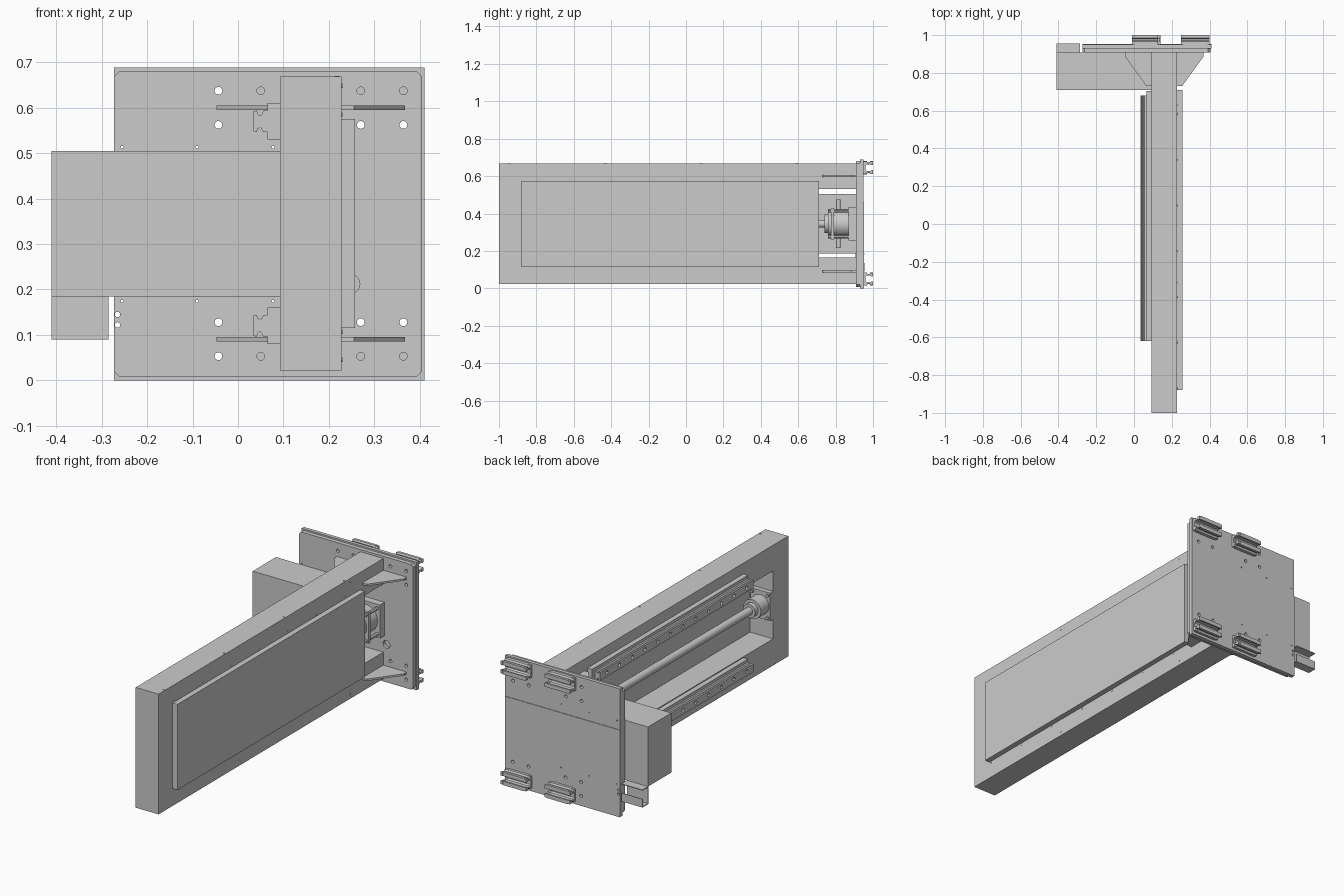
import bpy, bmesh, math
from mathutils import Matrix, Vector

if "Cube" in bpy.data.objects:
    bpy.data.objects.remove(bpy.data.objects["Cube"])


def finish(name, bm, smooth=False):
    bmesh.ops.recalc_face_normals(bm, faces=bm.faces)
    me = bpy.data.meshes.new(name)
    bm.to_mesh(me)
    bm.free()
    ob = bpy.data.objects.new(name, me)
    bpy.context.collection.objects.link(ob)
    bpy.context.view_layer.objects.active = ob
    if smooth:
        bpy.ops.object.select_all(action='DESELECT')
        ob.select_set(True)
        bpy.ops.object.shade_smooth_by_angle(angle=math.radians(30))
    return ob


def prism(name, pts, axis, a, b):
    """Extrude a 2D outline along an axis; outline is in the other two axes, in order."""
    bm = bmesh.new()
    verts = []
    for p in pts:
        c = list(p)
        c.insert('xyz'.index(axis), a)
        verts.append(bm.verts.new(c))
    face = bm.faces.new(verts)
    ext = bmesh.ops.extrude_face_region(bm, geom=[face])
    d = Vector([(b - a) * (axis == k) for k in 'xyz'])
    bmesh.ops.translate(bm, vec=d, verts=[v for v in ext['geom'] if isinstance(v, bmesh.types.BMVert)])
    return finish(name, bm)


def box(name, x0, x1, y0, y1, z0, z1):
    return prism(name, [(x0, y0), (x1, y0), (x1, y1), (x0, y1)], 'z', z0, z1)


def cylinders(name, specs, segs=24):
    """Each spec is (axis, centre, radius, length); all joined in one object."""
    bm = bmesh.new()
    rots = {'x': Matrix.Rotation(math.pi / 2, 4, 'Y'), 'y': Matrix.Rotation(math.pi / 2, 4, 'X'), 'z': Matrix()}
    for axis, c, r, length in specs:
        bmesh.ops.create_cone(bm, cap_ends=True, segments=segs, radius1=r, radius2=r, depth=length,
                              matrix=Matrix.Translation(c) @ rots[axis])
    return finish(name, bm, True)


def cut(ob, specs, segs=20):
    cutter = cylinders('hole_cutter', specs, segs)
    cutter.hide_render = True
    m = ob.modifiers.new('holes', 'BOOLEAN')
    m.object, m.operation, m.solver = cutter, 'DIFFERENCE', 'EXACT'
    bpy.context.view_layer.objects.active = ob
    bpy.ops.object.modifier_apply(modifier=m.name)
    bpy.data.objects.remove(cutter)


MID = 0.345          # mid height, the assembly mirrors about it

# Arm: long frame, open towards the mounting plate
prism('arm_frame', [(-1, .022), (.908, .022), (.908, .165), (-.87, .165),
                    (-.87, .53), (.908, .53), (.908, .668), (-1, .668)], 'x', .092, .228)
box('side_cover', .228, .257, -.88, .71, .115, .575)

# Mounting plate: chamfered front layer and two-piece back layer
c = .012
front = prism('front_plate', [(-.273 + c, .008), (.405 - c, .008), (.405, .008 + c), (.405, .68 - c),
                              (.405 - c, .68), (-.273 + c, .68), (-.273, .68 - c), (-.273, .008 + c)],
              'y', .908, .93)
lower = box('back_plate_lower', -.273, .41, .93, .952, 0, .468)
upper = box('back_plate_upper', -.273, .41, .93, .949, .468, .688)
holes = [('y', (x, .93, z), .0085, .2) for x in (-.043, .05, .27, .364) for z in (.053, .128, .562, .637)]
holes += [('y', (x, .93, z), .003, .2) for x in (-.255, -.09, .077) for z in (.174, .513)]
holes += [('y', (-.265, .93, z), .006, .2) for z in (.122, .145)]
for p in (front, lower, upper):
    cut(p, holes)
cut(front, [('y', (.247, .91, .212), .021, .03)])

# Gussets between arm and plate
for z0, tag in ((.085, 'lower'), (.595, 'upper')):
    prism('gusset_right_' + tag, [(.228, .908), (.367, .908), (.367, .885), (.255, .73), (.228, .73)],
          'z', z0, z0 + .01)
    prism('gusset_left_' + tag, [(.092, .908), (-.047, .908), (-.047, .885), (.065, .73), (.092, .73)],
          'z', z0, z0 + .01)

# Rails with mounting bars on the arm's left face
for zc, tag in ((.12, 'lower'), (.57, 'upper')):
    box('rail_bar_' + tag, .065, .092, -.62, .705, zc - .04, zc + .04)
    half = [(.065, .024), (.056, .024), (.051, .014), (.045, .014), (.041, .024), (.034, .022)]
    prof = [(x, zc + h) for x, h in half] + [(x, zc - h) for x, h in reversed(half)]
    rail = prism('rail_' + tag, prof, 'y', -.62, .68)
    cut(rail, [('x', (.034, -.565 + i * .108, zc), .0095, .024) for i in range(12)], 12)

# Carriages behind the plate, channel open to the back
for zc, tag in ((.05, 'lower'), (.645, 'upper')):
    half = [(.949, .036), (.966, .036), (.971, .027), (.98, .027), (.986, .035), (1.0, .035),
            (1.0, .014), (.992, .014), (.984, .019), (.966, .019), (.96, .012)]
    prof = [(y, zc + h) for y, h in half] + [(y, zc - h) for y, h in reversed(half)]
    for i, x0 in enumerate((-.01, .25)):
        prism(f'carriage_{tag}_{i}', prof, 'x', x0 + .012, x0 + .138)
        for k, xe in enumerate((x0, x0 + .139)):
            cap = [(y - .0, zc + (z - zc) * .94) for y, z in prof]
            prism(f'carriage_cap_{tag}_{i}_{k}', cap, 'x', xe, xe + .012)

# Ball screw and end bearing
sx = .15
cylinders('ball_screw', [('y', (sx, -.02, MID), .021, 1.6)])
box('bearing_flange', sx - .058, sx + .058, -.87, -.845, MID - .075, MID + .075)
cylinders('bearing_housing', [('y', (sx, -.81, MID), .052, .07), ('y', (sx, -.765, MID), .036, .03)], 32)
cylinders('bearing_bolts', [('y', (sx + a * .045, -.84, MID + b * .06), .008, .012)
                            for a in (-1, 1) for b in (-1, 1)], 12)

# Drive coupling fixed to the plate
box('drive_flange', sx - .085, sx + .085, .868, .908, MID - .09, MID + .09)
cylinders('drive_housing', [('y', (sx, .815, MID), .072, .11), ('y', (sx, .752, MID), .05, .022)], 32)
box('drive_collar', sx - .083, sx + .083, .775, .79, MID - .083, MID + .083)
cylinders('drive_posts', [('z', (sx, .815, MID), .012, .26)], 16)
cylinders('drive_tie_bolts', [('y', (sx + a * .07, .82, MID + b * .07), .009, .12)
                              for a in (-1, 1) for b in (-1, 1)], 12)

# Side housing and the folded tray under it
box('side_housing', -.41, .092, .71, .908, .185, .505)
prism('cable_tray', [(.905, .185), (.905, .09), (.955, .09), (.955, .135), (.951, .135),
                     (.951, .094), (.909, .094), (.909, .185)], 'x', -.41, -.285)
box('housing_back_lip', -.41, -.285, .905, .955, .181, .185)

# Small screw heads on the arm
screws = [('x', (.228, -.87 + i * .242, z), .005, .004) for i in range(7) for z in (.107, .585)]
screws += [('x', (.228, y, z), .005, .004) for y in (-.31, .63) for z in (.045, .648)]
screws += [('z', (.218, y, .668), .005, .004) for y in (-.945, -.43, .08, .59)]
cylinders('cover_screws', screws, 10)
